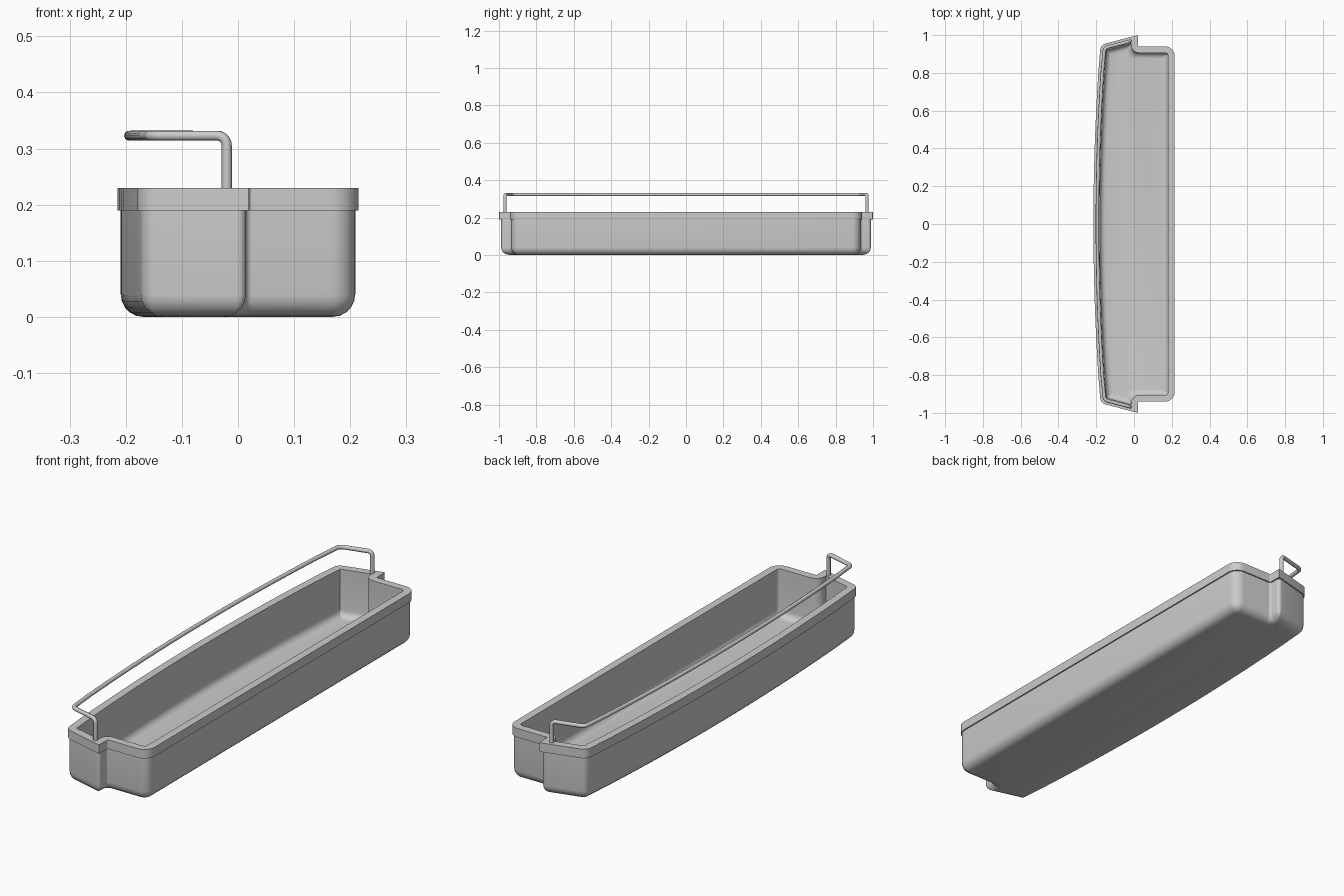
import bpy, bmesh, math
from mathutils import Vector

if "Cube" in bpy.data.objects:
    bpy.data.objects.remove(bpy.data.objects["Cube"])


def fillet(prev, p, nxt, r, segs=6):
    """Points of a circular arc rounding the corner p."""
    a, b = (prev - p).normalized(), (nxt - p).normalized()
    half = a.angle(b) / 2
    c = p + (a + b).normalized() * (r / math.sin(half))
    t = r / math.tan(half)
    u, v = (p + a * t - c).normalized(), (p + b * t - c).normalized()
    return [c + u.slerp(v, i / segs).normalized() * r for i in range(segs + 1)]


def bow(y):
    return -0.215 + 0.036 * (y / 0.94) ** 2


# Plan outline, counter-clockwise: (x, y, corner radius, sign: 1 convex, -1 concave, 0 plain)
half = [(0.215, 0.94, 0.05, 1), (0.02, 0.94, 0.005, -1),
        (0.02, 1.0, 0.003, 1), (-0.177, 0.948, 0.035, 1)]
arc = [(bow(y), y, 0, 0) for y in [0.8 - 0.1 * i for i in range(17)]]
outline = half + arc + [(x, -y, r, s) for x, y, r, s in reversed(half)]


def ring(inset, wing_round):
    """Outline moved inwards, with its corners rounded."""
    n = len(outline)
    P = [Vector((c[0], c[1], 0)) for c in outline]
    N = []
    for i in range(n):
        d = (P[(i + 1) % n] - P[i]).normalized()
        N.append(Vector((-d.y, d.x, 0)))
    Q = [P[i] + (N[i - 1] + N[i]) * (inset / (1 + N[i - 1].dot(N[i]))) for i in range(n)]
    pts = []
    for i, (x, y, r, s) in enumerate(outline):
        if s == 0:
            pts.append(Q[i])
            continue
        if r == 0.003:
            r = wing_round
        r = max(r - inset, 0.003) if s > 0 else min(r + inset, 0.04)
        pts += fillet(Q[i - 1], Q[i], Q[(i + 1) % n], r)
    return pts


def smooth(ob, angle=30):
    bpy.ops.object.select_all(action='DESELECT')
    ob.select_set(True)
    bpy.context.view_layer.objects.active = ob
    bpy.ops.object.shade_smooth_by_angle(angle=math.radians(angle))


# Bin: stacked rings as (inset, z, wing corner radius), from underside over the rim to the floor
def curve_in(inset, z, r, steps=5):
    return [(inset + r * (1 - math.cos(a)), z + r * (1 - math.sin(a)))
            for a in [math.pi / 2 * i / steps for i in range(steps + 1)]]


rows = [(d, z, 0.02) for d, z in reversed(curve_in(0.006, 0.0, 0.04))]
rows += [(0.006, 0.19, 0.02), (0.0, 0.19, 0.003), (0.0, 0.23, 0.003),
         (0.034, 0.23, 0.003), (0.034, 0.19, 0.003)]
rows += [(d, z, 0.003) for d, z in curve_in(0.034, 0.02, 0.03)]

bm = bmesh.new()
loops = [[bm.verts.new((p.x, p.y, z)) for p in ring(d, w)] for d, z, w in rows]
for lo, hi in zip(loops, loops[1:]):
    for i in range(len(lo)):
        j = (i + 1) % len(lo)
        bm.faces.new((lo[i], lo[j], hi[j], hi[i]))
bm.faces.new(list(reversed(loops[0])))
bm.faces.new(loops[-1])
bmesh.ops.recalc_face_normals(bm, faces=bm.faces[:])
me = bpy.data.meshes.new("door_bin")
bm.to_mesh(me)
bm.free()
tray = bpy.data.objects.new("door_bin", me)
bpy.context.collection.objects.link(tray)
smooth(tray)

# Wire guard rail: posts at the wing ends, bowed bar along the front
end = [(-0.02, 0.968, 0.19, 0), (-0.02, 0.968, 0.323, 0.018), (-0.156, 0.932, 0.323, 0.025)]
bar = [(bow(y) + 0.021, y, 0.323, 0) for y in [0.8 - 0.1 * i for i in range(17)]]
path = end + bar + [(x, -y, z, r) for x, y, z, r in reversed(end)]
V = [Vector(p[:3]) for p in path]
pts = []
for i, p in enumerate(path):
    pts += fillet(V[i - 1], V[i], V[i + 1], p[3]) if p[3] else [V[i]]
cu = bpy.data.curves.new("guard_rail", 'CURVE')
cu.dimensions = '3D'
cu.bevel_depth = 0.009
cu.bevel_resolution = 3
cu.use_fill_caps = True
sp = cu.splines.new('POLY')
sp.points.add(len(pts) - 1)
for q, p in zip(sp.points, pts):
    q.co = (*p, 1)
rail = bpy.data.objects.new("guard_rail", cu)
bpy.context.collection.objects.link(rail)
bpy.ops.object.select_all(action='DESELECT')
rail.select_set(True)
bpy.context.view_layer.objects.active = rail
bpy.ops.object.convert(target='MESH')
smooth(bpy.context.view_layer.objects.active, 40)
